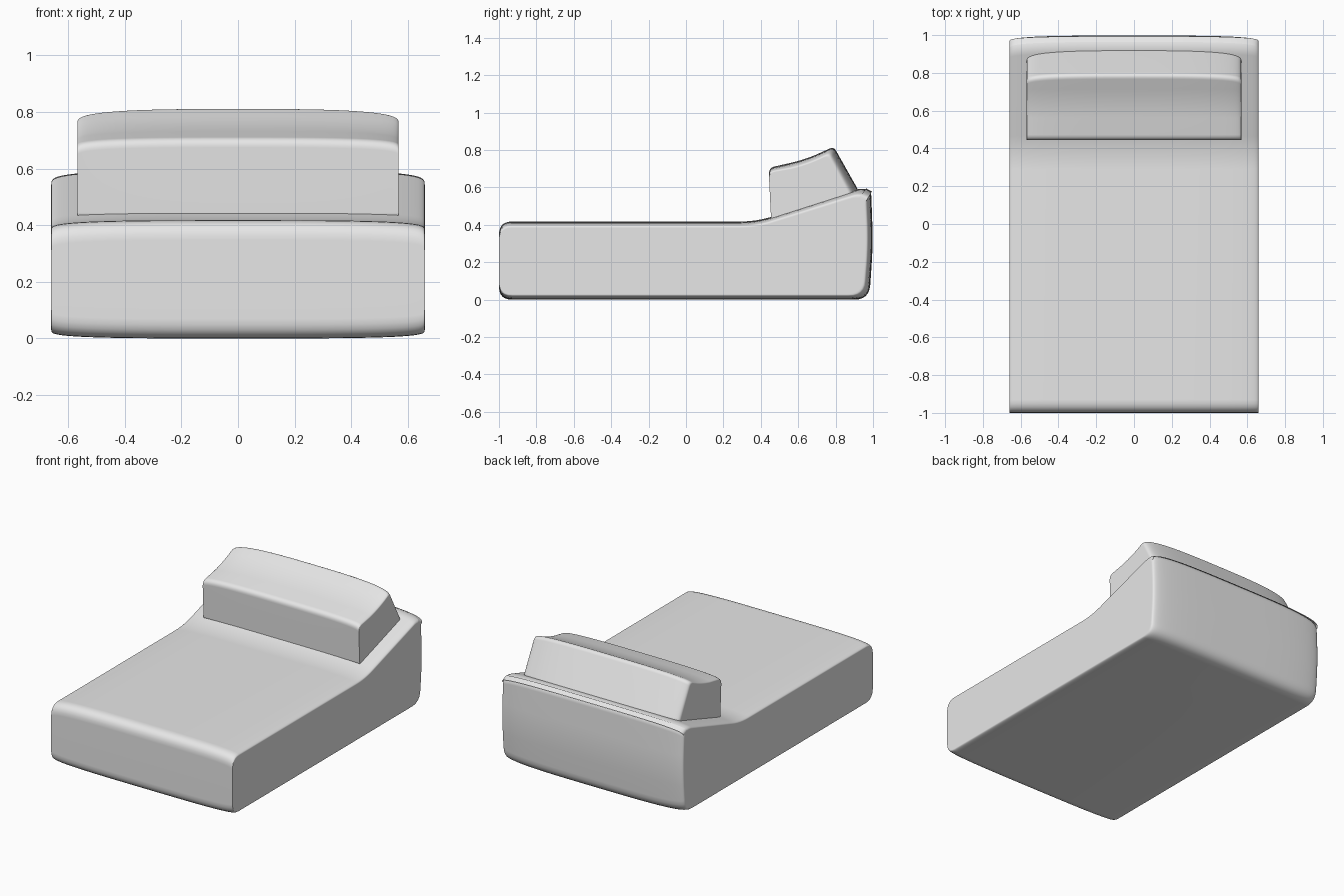
import bpy
import bmesh
import math
from mathutils import Vector

cube = bpy.data.objects.get("Cube")
if cube:
    bpy.data.objects.remove(cube, do_unlink=True)

fabric = bpy.data.materials.new("light grey")
fabric.use_nodes = True
fabric.diffuse_color = (0.8, 0.8, 0.8, 1)
fabric.node_tree.nodes["Principled BSDF"].inputs["Base Color"].default_value = (0.8, 0.8, 0.8, 1)


def rounded_profile(corners, steps=6):
    """Fillet each (y, z, radius, end shift) corner; returns points with shifts."""
    out = []
    for i, (y, z, r, shift) in enumerate(corners):
        p = Vector((y, z))
        a = Vector(corners[i - 1][:2]) - p
        b = Vector(corners[(i + 1) % len(corners)][:2]) - p
        start, end = p + a.normalized() * r, p + b.normalized() * r
        for k in range(steps + 1):
            t = k / steps
            q = start * (1 - t) ** 2 + p * 2 * t * (1 - t) + end * t ** 2
            out.append((q, Vector(shift)))
    return out


def soft_block(name, corners, half_width, power, stations=20):
    """Loft a side profile across x, drawing it in softly towards both ends."""
    profile = rounded_profile(corners)
    bm = bmesh.new()
    rings = []
    for i in range(-stations, stations + 1):
        u = math.sin(math.pi / 2 * i / stations)
        # bunch the stations towards the ends
        u = math.copysign(1 - (1 - abs(u)) ** 1.3, u)
        pull = 1 - max(0, 1 - abs(u) ** power) ** (1 / power)
        ring = []
        for p, shift in profile:
            q = p + shift * pull
            ring.append(bm.verts.new((u * half_width, q.x, q.y)))
        rings.append(ring)
    n = len(profile)
    for r0, r1 in zip(rings, rings[1:]):
        for j in range(n):
            k = (j + 1) % n
            bm.faces.new((r0[j], r0[k], r1[k], r1[j]))
    bm.faces.new(rings[0])
    bm.faces.new(rings[-1])
    bmesh.ops.recalc_face_normals(bm, faces=bm.faces)
    mesh = bpy.data.meshes.new(name)
    bm.to_mesh(mesh)
    bm.free()
    mesh.materials.append(fabric)
    obj = bpy.data.objects.new(name, mesh)
    bpy.context.collection.objects.link(obj)
    bpy.ops.object.select_all(action="DESELECT")
    obj.select_set(True)
    bpy.context.view_layer.objects.active = obj
    bpy.ops.object.shade_smooth_by_angle(angle=math.radians(40))
    weighted = obj.modifiers.new("even shading", "WEIGHTED_NORMAL")
    weighted.keep_sharp = True
    return obj


# Lounger body: flat seat rising to a sloped headrest
soft_block("lounger_base", [
    (-1.0, 0.0, 0.07, (0, 0.03)),
    (-1.0, 0.418, 0.07, (0, -0.035)),
    (0.38, 0.418, 0.09, (0, -0.035)),
    (0.95, 0.602, 0.05, (-0.03, -0.05)),
    (0.99, 0.58, 0.03, (-0.04, -0.05)),
    (1.0, 0.3, 0.1, (-0.04, 0)),
    (0.98, 0.0, 0.08, (-0.04, 0.03)),
], 0.66, 3.5)

# Wedge pillow resting on the slope
soft_block("pillow", [
    (0.455, 0.425, 0.02, (0, 0)),
    (0.443, 0.705, 0.03, (0, -0.03)),
    (0.64, 0.75, 0.08, (0, -0.035)),
    (0.79, 0.818, 0.025, (-0.035, -0.05)),
    (0.93, 0.57, 0.03, (-0.06, -0.02)),
], 0.568, 3)
